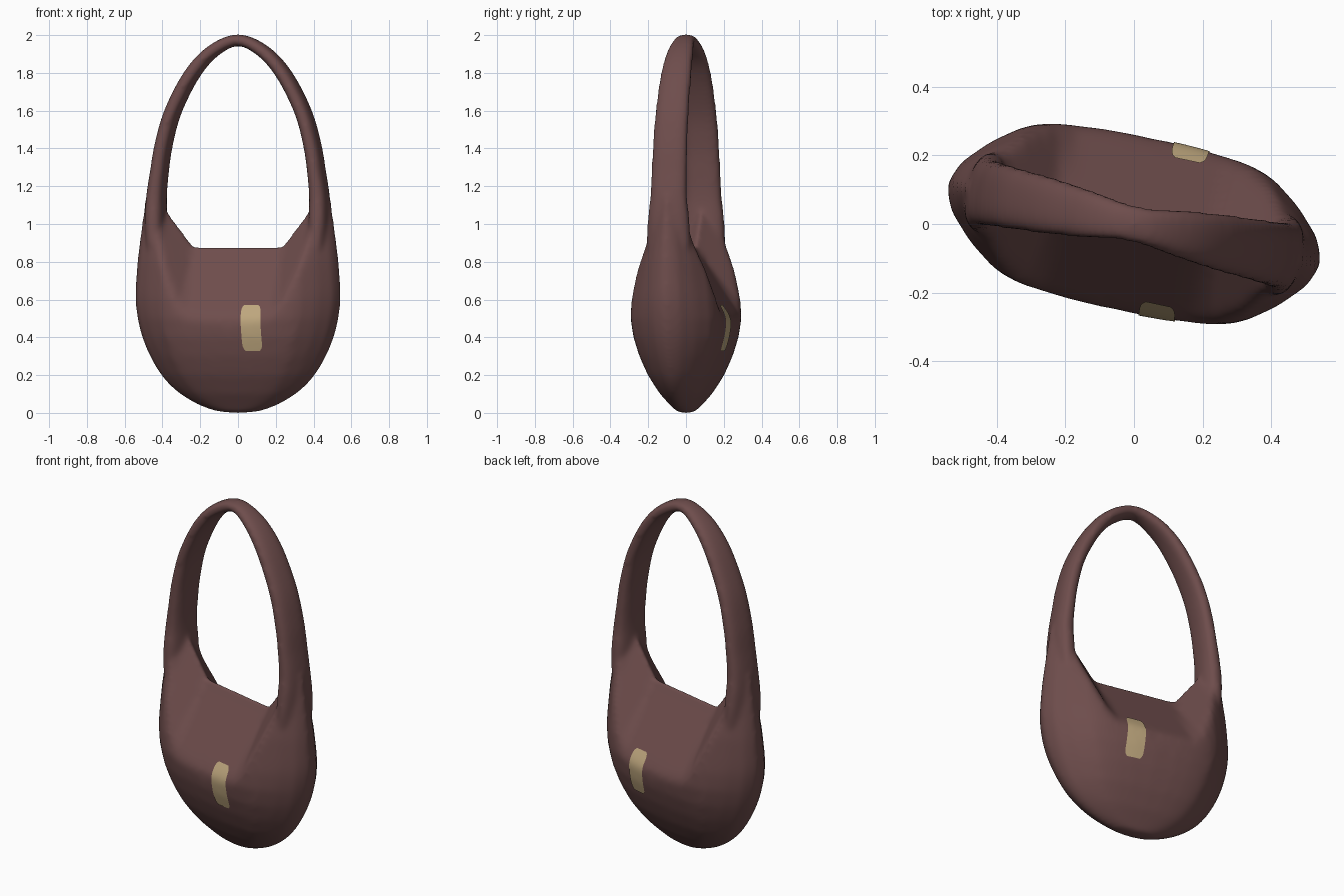
import bpy, bmesh, math
from mathutils import Vector, Matrix

if "Cube" in bpy.data.objects:
    bpy.data.objects.remove(bpy.data.objects["Cube"], do_unlink=True)

TURN = Matrix.Rotation(math.radians(-12), 4, 'Z')


def material(name, rgb):
    m = bpy.data.materials.new(name)
    m.use_nodes = True
    m.diffuse_color = (*rgb, 1)
    m.node_tree.nodes["Principled BSDF"].inputs["Base Color"].default_value = (*rgb, 1)
    return m


def make_object(name, bm, mat):
    bmesh.ops.recalc_face_normals(bm, faces=bm.faces)
    bm.transform(TURN)
    me = bpy.data.meshes.new(name)
    bm.to_mesh(me)
    bm.free()
    me.materials.append(mat)
    for p in me.polygons:
        p.use_smooth = True
    ob = bpy.data.objects.new(name, me)
    bpy.context.collection.objects.link(ob)
    return ob


def lerp_table(table, x):
    for (a, fa), (b, fb) in zip(table, table[1:]):
        if x <= b:
            return fa + (fb - fa) * max(0, x - a) / (b - a)
    return table[-1][1]


def spline(points, steps):
    # smooth curve through points of any dimension
    pts = [Vector(p) for p in points]
    out = []
    for i in range(len(pts) - 1):
        p0, p1, p2 = pts[max(i - 1, 0)], pts[i], pts[i + 1]
        p3 = pts[min(i + 2, len(pts) - 1)]
        for k in range(steps):
            t = k / steps
            out.append(p1 + (p2 - p0) * t / 2
                       + (p0 * 2 - p1 * 5 + p2 * 4 - p3) * t * t / 2
                       + (p1 * 3 - p0 - p2 * 3 + p3) * t ** 3 / 2)
    return out + [pts[-1]]


# Half of the pouch outline: bottom and side, then the top opening
SIDE = [(0, 0), (.14, .015), (.29, .085), (.41, .195), (.505, .37), (.55, .56),
        (.547, .75), (.525, .95), (.498, 1.15)]
side = [tuple(p) for p in spline(SIDE, 6)]
TOP = [(.498, 1.15), (.40, 1.09), (.24, .88), (0, .88)]
top = [tuple(Vector(a).lerp(Vector(b), k / 6)) for a, b in zip(TOP, TOP[1:]) for k in range(1, 7)]
half = side + top
outline = half + [(-x, z) for x, z in reversed(half[1:-1])]

WIDTH = [(z, x) for x, z in side]
DEPTH = [(0, .035), (.1, .115), (.2, .175), (.3, .218), (.4, .248), (.5, .262), (.6, .255),
         (.8, .222), (1, .165), (1.2, .1)]
PLAN = [(0, 1), (.25, .985), (.43, .95), (.56, .9), (.67, .83), (.83, .58), (.96, .28), (1, .05)]
RIDGE = [(0, .88), (.24, .88), (.4, 1.09), (.5, 1.5)]


def half_depth(x, z):
    # plan section with slanted ends, pinched towards the closed top edge
    u = min(1, abs(x) / max(lerp_table(WIDTH, z), .001))
    full = lerp_table(DEPTH, z) * lerp_table(PLAN, u)
    pinch = max(0, lerp_table(RIDGE, abs(x)) - z) * .68
    gap = max(.03 - abs(full - pinch), 0)
    return max(.007, min(full, pinch) - gap * gap / .12)


# Pouch: concentric rings on the front and back, joined at the outline
bm = bmesh.new()
RINGS, n = 18, len(outline)
edge = []
for sign in (-1, 1):
    rows = []
    for r in range(1, RINGS + 1):
        s = 1 - (1 - r / RINGS) ** 2
        row = []
        for x, z in outline:
            px, pz = x * s, .5 + (z - .5) * s
            row.append(bm.verts.new((px, sign * half_depth(px, pz), pz)))
        rows.append(row)
    hub = bm.verts.new((0, sign * half_depth(0, .5), .5))
    for i in range(n):
        j = (i + 1) % n
        bm.faces.new((hub, rows[0][i], rows[0][j]))
        for a, b in zip(rows, rows[1:]):
            bm.faces.new((a[i], b[i], b[j], a[j]))
    edge.append(rows[-1])
for i in range(n):
    j = (i + 1) % n
    bm.faces.new((edge[0][i], edge[1][i], edge[1][j], edge[0][j]))

# Strap: x, z, half thickness, half width, sinking into the pouch sides
STRAP = [(.43, .66, .025, .07), (.438, .84, .045, .115), (.443, 1, .054, .114),
         (.441, 1.14, .05, .1), (.426, 1.27, .045, .096), (.402, 1.42, .043, .094),
         (.35, 1.6, .041, .09), (.247, 1.795, .039, .083), (.133, 1.917, .035, .07),
         (0, 1.973, .031, .053)]
path = spline(STRAP + [(-x, z, t, w) for x, z, t, w in reversed(STRAP[:-1])], 6)
loops = []
for i, (x, z, t, w) in enumerate(path):
    d = path[min(i + 1, len(path) - 1)] - path[max(i - 1, 0)]
    out = Vector((d[1], 0, -d[0])).normalized()
    loop = []
    for k in range(24):
        a = math.tau * k / 24
        c, s = math.cos(a), math.sin(a)
        c = math.copysign(abs(c) ** .8, c)
        s = math.copysign(abs(s) ** .8, s)
        loop.append(bm.verts.new(Vector((x, w * s, z)) + out * t * c))
    loops.append(loop)
for a, b in zip(loops, loops[1:]):
    for k in range(24):
        m = (k + 1) % 24
        bm.faces.new((a[k], a[m], b[m], b[k]))
bm.faces.new(loops[0])
bm.faces.new(loops[-1])

leather = material("brown_leather", (.156, .074, .072))
bag = make_object("bag_pouch_and_strap", bm, leather)

# Fuse pouch and strap into one soft surface
fuse = bag.modifiers.new("fuse", 'REMESH')
fuse.mode = 'VOXEL'
fuse.voxel_size = .012
fuse.use_smooth_shade = True
soften = bag.modifiers.new("soften", 'SMOOTH')
soften.factor = .5
soften.iterations = 14

# Tan patches with rounded ends on front and back, wrapped onto the leather
tan = material("tan_patch", (.51, .38, .205))
for name, sign, middle in (("front_patch", -1, .123), ("back_patch", 1, .119)):
    bm = bmesh.new()
    bmesh.ops.create_grid(bm, x_segments=10, y_segments=24, size=1)
    for v in bm.verts:
        along = v.co.y
        x = middle + v.co.x * .053 * (1 - .3 * abs(along) ** 10) - along * .005
        z = .45 + along * .122
        v.co = (x, sign * (half_depth(x, z) + .004), z)
    patch = make_object(name, bm, tan)
    wrap = patch.modifiers.new("wrap", 'SHRINKWRAP')
    wrap.target = bag
    wrap.wrap_method = 'NEAREST_SURFACEPOINT'
    wrap.wrap_mode = 'ABOVE_SURFACE'
    wrap.offset = .004
